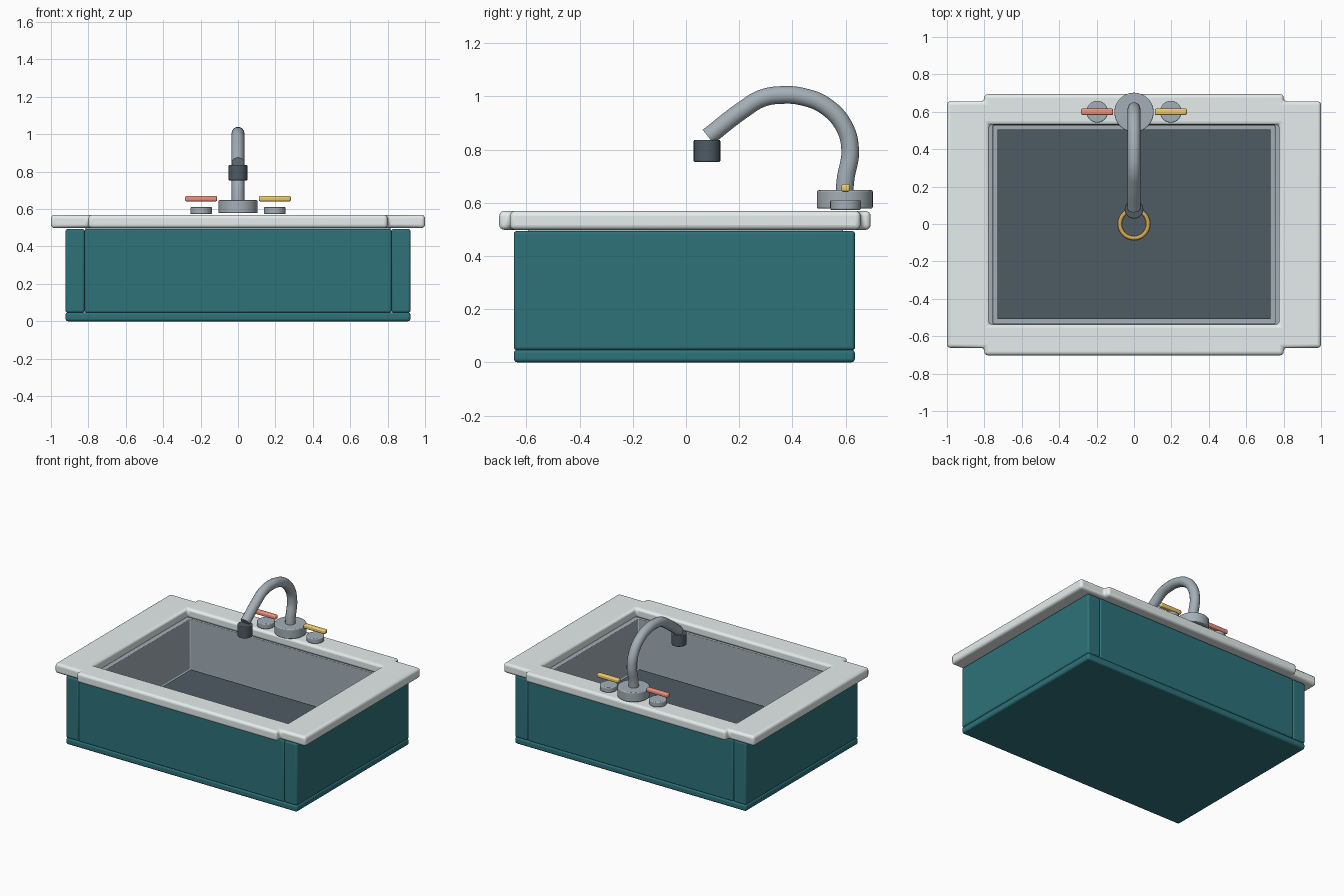
import bpy, bmesh
from math import radians

cube = bpy.data.objects.get("Cube")
if cube:
    bpy.data.objects.remove(cube, do_unlink=True)


def material(name, color):
    mat = bpy.data.materials.new(name)
    mat.use_nodes = True
    mat.diffuse_color = (*color, 1)
    mat.node_tree.nodes["Principled BSDF"].inputs["Base Color"].default_value = (*color, 1)
    return mat


TEAL = material("teal_paint", (0.026, 0.17, 0.195))
STONE = material("pale_stone", (0.78, 0.85, 0.84))
STEEL = material("steel", (0.37, 0.43, 0.47))
DARK = material("dark_steel", (0.077, 0.105, 0.125))
GOLD = material("brass", (0.68, 0.4, 0.08))
RED = material("hot_red", (0.87, 0.28, 0.21))
YELLOW = material("cold_yellow", (0.87, 0.6, 0.15))


def finish(obj, mat, bevel=0.0, segments=4):
    obj.data.materials.append(mat)
    if bevel:
        mod = obj.modifiers.new("Soft edges", "BEVEL")
        mod.width, mod.segments = bevel, segments
        mod.limit_method, mod.angle_limit = "ANGLE", radians(40)
    bpy.ops.object.select_all(action="DESELECT")
    obj.select_set(True)
    bpy.context.view_layer.objects.active = obj
    bpy.ops.object.shade_smooth_by_angle(angle=radians(40))
    return obj


def from_bmesh(name, bm):
    mesh = bpy.data.meshes.new(name)
    bm.to_mesh(mesh)
    bm.free()
    obj = bpy.data.objects.new(name, mesh)
    bpy.context.collection.objects.link(obj)
    return obj


def box_bmesh(x, y, z):
    """Box spanning three (min, max) ranges."""
    bm = bmesh.new()
    bmesh.ops.create_cube(bm, size=1)
    for v in bm.verts:
        for i, (lo, hi) in enumerate((x, y, z)):
            v.co[i] = hi if v.co[i] > 0 else lo
    return bm


def box(name, x, y, z, mat, bevel):
    return finish(from_bmesh(name, box_bmesh(x, y, z)), mat, bevel)


def cylinder(name, x, y, z, radius, mat, bevel=0.006, sides=48):
    bpy.ops.mesh.primitive_cylinder_add(vertices=sides, radius=radius, depth=z[1] - z[0],
                                        location=(x, y, sum(z) / 2))
    obj = bpy.context.object
    obj.name = name
    return finish(obj, mat, bevel)


# Cabinet: bottom plate and four panels
FRONT, BACK = -0.647, 0.635
box("bottom_plate", (-0.922, 0.922), (FRONT, BACK), (0, 0.048), TEAL, 0.014)
panel_z = (0.046, 0.493)
box("front_panel", (-0.82, 0.82), (FRONT, -0.59), panel_z, TEAL, 0.01)
box("back_panel", (-0.82, 0.82), (0.58, BACK), panel_z, TEAL, 0.01)
box("right_panel", (-0.922, -0.82), (FRONT, BACK), panel_z, TEAL, 0.012)
box("left_panel", (0.82, 0.922), (FRONT, BACK), panel_z, TEAL, 0.012)

# Countertop: one frame, its front and back strips standing proud of the sides
xs = (-1.0, -0.8, -0.775, 0.775, 0.8, 1.0)
ys = (-0.702, -0.662, -0.538, 0.532, 0.656, 0.694)
bm = bmesh.new()
for i in range(5):
    for j in range(5):
        corner = i in (0, 4) and j in (0, 4)
        opening = i == 2 and j == 2
        if not (corner or opening):
            bm.faces.new([bm.verts.new((xs[a], ys[b], 0.498)) for a, b in
                          ((i, j), (i + 1, j), (i + 1, j + 1), (i, j + 1))])
bmesh.ops.remove_doubles(bm, verts=bm.verts, dist=0.0001)
raised = bmesh.ops.extrude_face_region(bm, geom=bm.faces[:], use_keep_orig=True)
for v in (g for g in raised["geom"] if isinstance(g, bmesh.types.BMVert)):
    v.co.z = 0.569
bmesh.ops.recalc_face_normals(bm, faces=bm.faces)
bmesh.ops.dissolve_limit(bm, angle_limit=radians(1), verts=bm.verts, edges=bm.edges)
finish(from_bmesh("countertop", bm), STONE, 0.019)

# Basin: block with its top inset and pushed down, then a dark floor
FLOOR_Z = 0.15
bm = box_bmesh((-0.815, 0.815), (-0.594, 0.59), (0.044, 0.502))
bm.faces.ensure_lookup_table()
top = max(bm.faces, key=lambda f: f.calc_center_median().z)
bmesh.ops.inset_region(bm, faces=[top], thickness=0.086)
well = bmesh.ops.extrude_face_region(bm, geom=[top])
bmesh.ops.delete(bm, geom=[top], context="FACES")
for v in (g for g in well["geom"] if isinstance(g, bmesh.types.BMVert)):
    v.co.z = FLOOR_Z - 0.014
bmesh.ops.recalc_face_normals(bm, faces=bm.faces)
finish(from_bmesh("basin", bm), STEEL, 0.006)
box("basin_floor", (-0.73, 0.73), (-0.509, 0.505), (FLOOR_Z - 0.02, FLOOR_Z), DARK, 0)

# Drain ring
bpy.ops.mesh.primitive_torus_add(major_segments=40, minor_segments=12, major_radius=0.076,
                                 minor_radius=0.011, location=(0, 0, FLOOR_Z + 0.004))
bpy.context.object.name = "drain_ring"
finish(bpy.context.object, GOLD)

# Tap: base, swept neck and nozzle
TAP_Y = 0.597
cylinder("tap_base", 0, TAP_Y, (0.578, 0.647), 0.105, STEEL)

curve = bpy.data.curves.new("tap_neck", "CURVE")
curve.dimensions = "3D"
curve.bevel_depth, curve.bevel_resolution = 0.034, 5
curve.resolution_u, curve.use_fill_caps = 10, True
path = [(0.594, 0.62), (0.6, 0.69), (0.617, 0.795), (0.595, 0.885), (0.525, 0.963),
        (0.44, 0.998), (0.365, 1.005), (0.285, 0.992), (0.215, 0.95), (0.083, 0.848)]
spline = curve.splines.new("BEZIER")
spline.bezier_points.add(len(path) - 1)
for point, (y, z) in zip(spline.bezier_points, path):
    point.co = (0, y, z)
    point.handle_left_type = point.handle_right_type = "AUTO"
neck = bpy.data.objects.new("tap_neck", curve)
bpy.context.collection.objects.link(neck)
bpy.ops.object.select_all(action="DESELECT")
neck.select_set(True)
bpy.context.view_layer.objects.active = neck
bpy.ops.object.convert(target="MESH")
finish(bpy.context.object, STEEL)

cylinder("nozzle", 0, 0.079, (0.753, 0.836), 0.05, DARK, 0.005, 24)

# Handles
for side, x, mat in (("right", -0.197, RED), ("left", 0.197, YELLOW)):
    cylinder(side + "_handle_base", x, 0.6, (0.573, 0.61), 0.058, STEEL)
    box(side + "_handle", (x - 0.086, x + 0.086), (0.583, 0.617), (0.641, 0.67), mat, 0.009)
